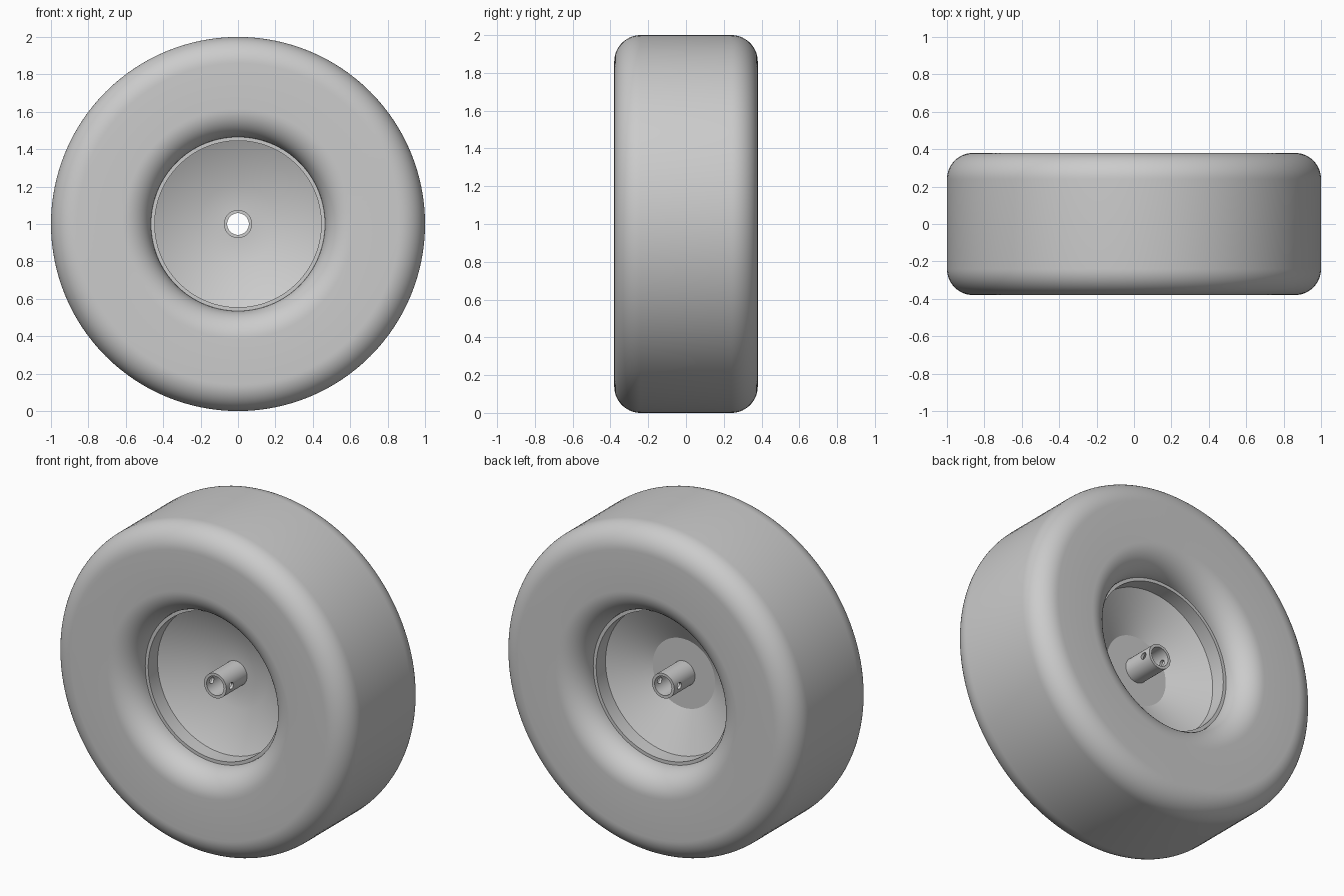
import bpy, bmesh, math
from mathutils import Matrix, Vector

cube = bpy.data.objects.get("Cube")
if cube:
    bpy.data.objects.remove(cube, do_unlink=True)

CENTRE_Z = 1.0
SEGMENTS = 128

grey = bpy.data.materials.new("light_grey")
grey.use_nodes = True
grey.diffuse_color = (0.6, 0.6, 0.6, 1)
grey.node_tree.nodes["Principled BSDF"].inputs["Base Color"].default_value = (0.6, 0.6, 0.6, 1)


def arc(radius, y, size, start, end, steps=14):
    """Points (radius, y) of a rounded corner in the profile."""
    angles = [math.radians(start + (end - start) * i / steps) for i in range(steps + 1)]
    return [(radius + size * math.cos(a), y + size * math.sin(a)) for a in angles]


def mirrored(half):
    """Continue a front-half profile with its mirror image."""
    return half + [(r, -y) for r, y in reversed(half)]


def add_object(name, bm):
    bmesh.ops.recalc_face_normals(bm, faces=bm.faces)
    mesh = bpy.data.meshes.new(name)
    bm.to_mesh(mesh)
    bm.free()
    mesh.materials.append(grey)
    obj = bpy.data.objects.new(name, mesh)
    obj.location.z = CENTRE_Z
    bpy.context.collection.objects.link(obj)
    return obj


def lathe(name, profile, closed, segments=SEGMENTS):
    """Spin a profile around the axle (y)."""
    bm = bmesh.new()
    rings = []
    for r, y in profile:
        angles = [math.tau * i / segments for i in range(segments)]
        rings.append([bm.verts.new((r * math.cos(a), y, r * math.sin(a))) for a in angles])
    pairs = list(zip(rings, rings[1:]))
    if closed:
        pairs.append((rings[-1], rings[0]))
    for a, b in pairs:
        for i in range(segments):
            j = (i + 1) % segments
            bm.faces.new((a[i], a[j], b[j], b[i]))
    return add_object(name, bm)


def smooth(obj):
    bpy.ops.object.select_all(action='DESELECT')
    obj.select_set(True)
    bpy.context.view_layer.objects.active = obj
    bpy.ops.object.shade_smooth_by_angle(angle=math.radians(32))


# Tyre: flat tread and side walls with rounded shoulders and bead
bead = arc(0.615, -0.23, 0.15, 180, 270)
shoulder = arc(0.86, -0.24, 0.14, 270, 360)
tyre = lathe("tyre", mirrored(bead + shoulder), False)
# Side walls stay truly flat between bead and shoulder
for v in tyre.data.vertices:
    v.co.y = max(-0.38, min(0.38, v.co.y))
smooth(tyre)

# Rim: narrow lip, short barrel, dished cone and flat centre disc
rim_half = [(0.465, -0.23), (0.445, -0.23), (0.445, -0.14), (0.21, -0.02), (0.066, -0.02)]
rim = lathe("rim", mirrored(rim_half), True)
smooth(rim)
# Crisp edge around the centre disc at the back
for edge in rim.data.edges:
    ends = [rim.data.vertices[i].co for i in edge.vertices]
    if all(p.y > 0 and abs(math.hypot(p.x, p.z) - 0.21) < 0.001 for p in ends):
        edge.use_edge_sharp = True

# Axle tube with cross-drilled pin holes near both ends
tube = lathe("axle_tube", mirrored([(0.058, -0.22), (0.075, -0.22)]), True, 64)

bm = bmesh.new()
for y in (-0.17, 0.17):
    place = Matrix.Translation(Vector((0, y, 0))) @ Matrix.Rotation(math.pi / 2, 4, 'Y')
    bmesh.ops.create_cone(bm, cap_ends=True, segments=24, radius1=0.02, radius2=0.02,
                          depth=0.4, matrix=place)
drill = add_object("pin_hole_cutter", bm)
drill.hide_render = True

cut = tube.modifiers.new("pin_holes", 'BOOLEAN')
cut.operation = 'DIFFERENCE'
cut.solver = 'EXACT'
cut.object = drill
bpy.context.view_layer.objects.active = tube
bpy.ops.object.modifier_apply(modifier=cut.name)
bpy.data.objects.remove(drill, do_unlink=True)
smooth(tube)
